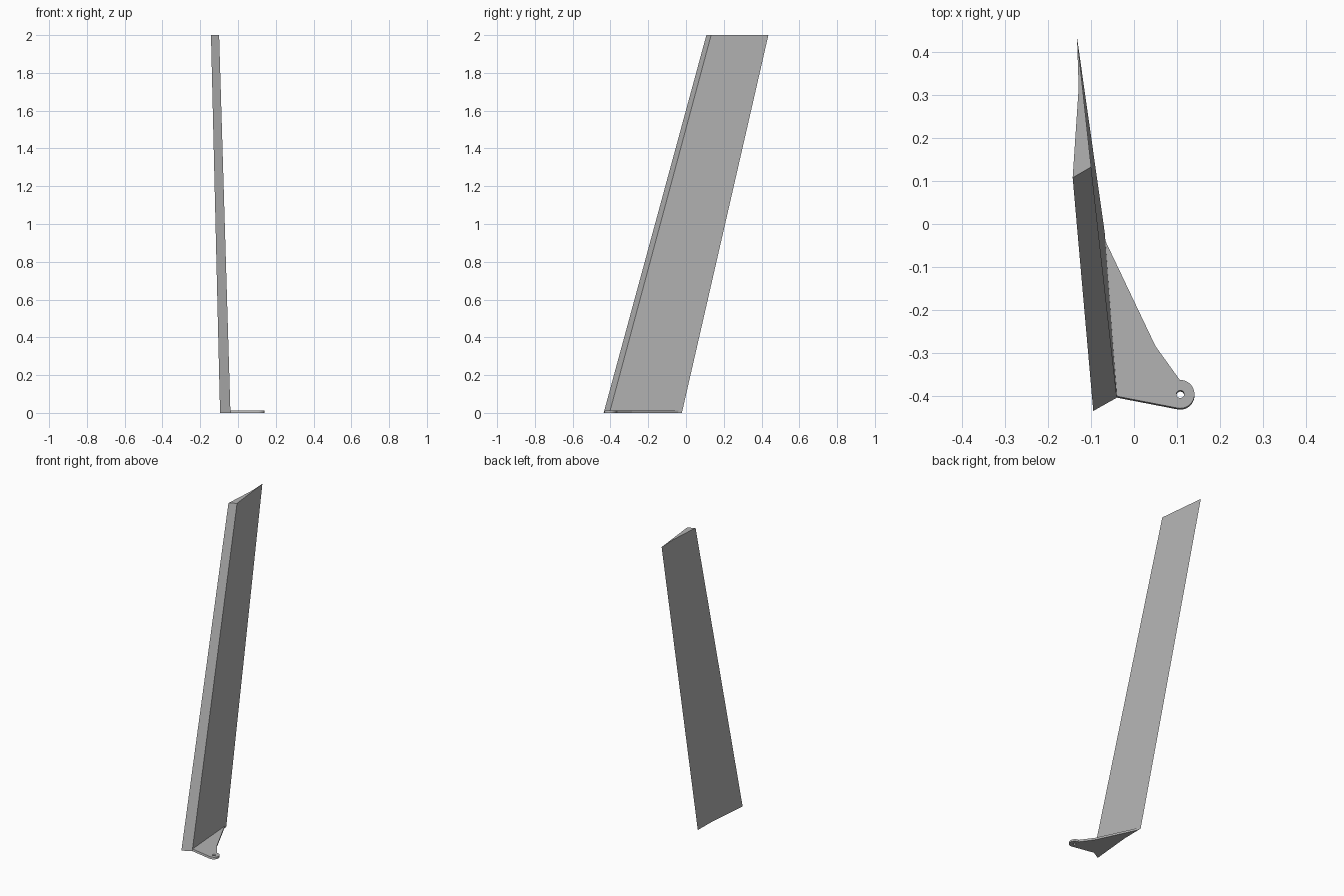
import bpy, math

cube = bpy.data.objects.get("Cube")
if cube:
    bpy.data.objects.remove(cube, do_unlink=True)

grey = bpy.data.materials.new("plain_grey")
grey.use_nodes = True
grey.diffuse_color = (0.45, 0.45, 0.45, 1)
grey.node_tree.nodes["Principled BSDF"].inputs["Base Color"].default_value = grey.diffuse_color


def make(name, verts, faces):
    mesh = bpy.data.meshes.new(name)
    mesh.from_pydata(verts, [], faces)
    mesh.materials.append(grey)
    obj = bpy.data.objects.new(name, mesh)
    bpy.context.collection.objects.link(obj)
    return obj


def ring_sides(start, n, flip=False):
    """Quads joining a lower ring to the upper ring that follows it."""
    quads = []
    for i in range(n):
        j = (i + 1) % n
        quad = (start + i, start + j, start + n + j, start + n + i)
        quads.append(quad[::-1] if flip else quad)
    return quads


# Swept, tapering wedge blade: sections run anticlockwise
root = [(-0.095, -0.436), (-0.04, -0.405), (-0.068, -0.022), (-0.070, -0.167)]
tip = [(-0.143, 0.108), (-0.10, 0.133), (-0.133, 0.436), (-0.129, 0.318)]
n = len(root)
blade_verts = [(x, y, 0) for x, y in root] + [(x, y, 2) for x, y in tip]
make("blade", blade_verts,
     ring_sides(0, n) + [tuple(reversed(range(n))), tuple(range(n, 2 * n))])

# Flat mounting bracket with a rounded, pierced lug
THICK = 0.012
SHEAR = 0.27 * THICK
cx, cy, lug_r, hole_r = 0.108, -0.400, 0.033, 0.009
STEPS = 24


def arc(radius, a0, a1, steps):
    return [(cx + radius * math.cos(math.radians(a0 + (a1 - a0) * i / steps)),
             cy + radius * math.sin(math.radians(a0 + (a1 - a0) * i / steps)))
            for i in range(steps + 1)]


outline = [(-0.04, -0.405)] + arc(lug_r, -99, 92, STEPS) + [(0.05, -0.288), (-0.068, -0.04)]
hole = arc(hole_r, 0, 360, STEPS)[:-1]
m, h = len(outline), len(hole)
verts = []
for ring in (outline, hole):
    for z, dy in ((0, 0), (THICK, SHEAR)):
        verts += [(x, y + dy, z) for x, y in ring]
faces = ring_sides(0, m) + ring_sides(2 * m, h, flip=True)

# Caps are split at the left and right of the hole into an upper and a lower part
right = 1 + STEPS // 2
for outer, inner, flip in ((0, 2 * m, True), (m, 2 * m + h, False)):
    lower = [outer + i for i in range(right + 1)]
    lower += [inner + (h - i) % h for i in range(h // 2 + 1)]
    upper = [outer + i for i in range(right, m)] + [outer]
    upper += [inner + i for i in range(h // 2, -1, -1)]
    for cap in (lower, upper):
        faces.append(tuple(reversed(cap)) if flip else tuple(cap))
make("bracket", verts, faces)
